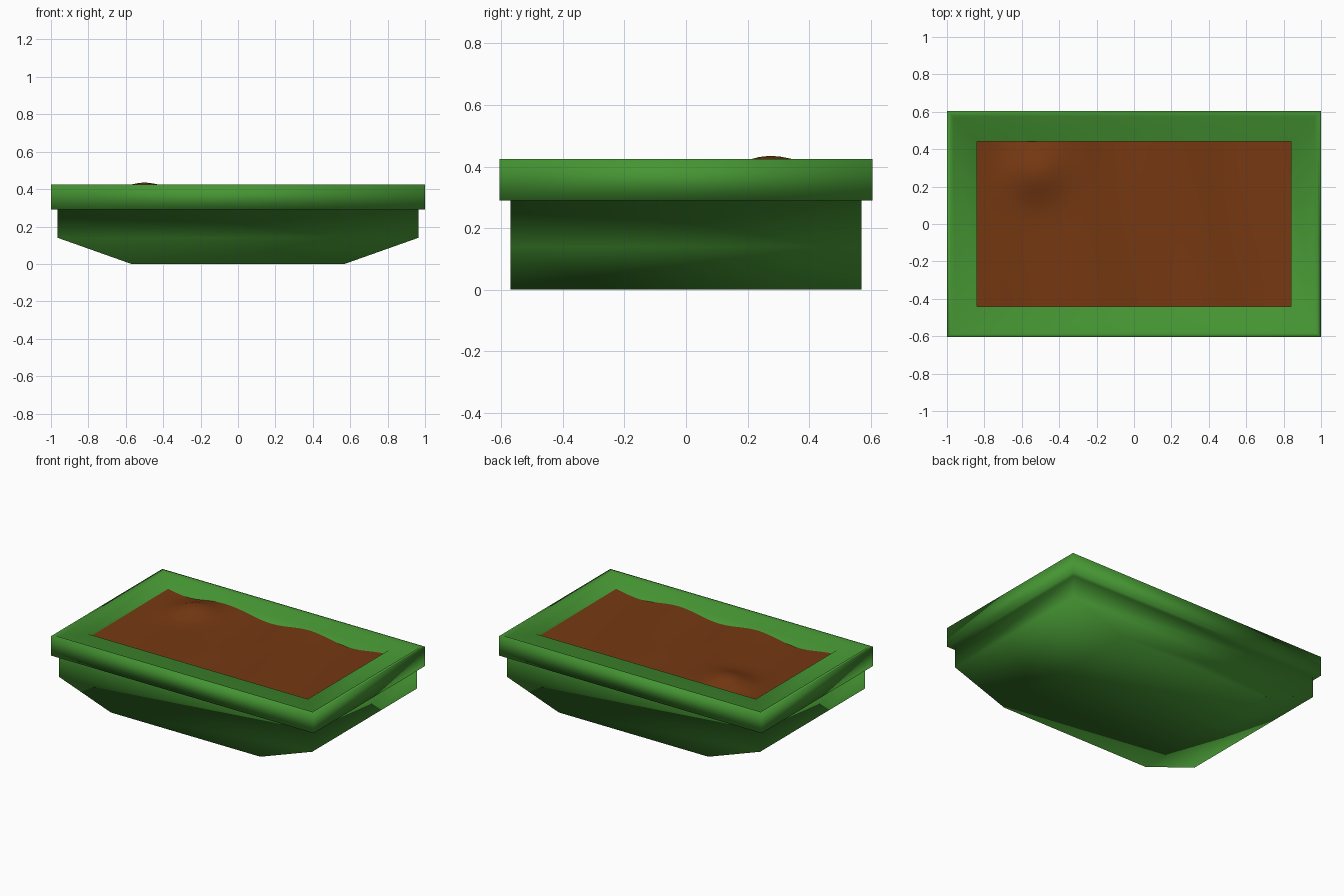
import bpy
import bmesh
import math

default = bpy.data.objects.get("Cube")
if default:
    bpy.data.objects.remove(default, do_unlink=True)


def material(name, rgb):
    mat = bpy.data.materials.new(name)
    mat.use_nodes = True
    mat.diffuse_color = (*rgb, 1)
    mat.node_tree.nodes["Principled BSDF"].inputs["Base Color"].default_value = (*rgb, 1)
    return mat


def finish(bm, name, mat):
    bmesh.ops.recalc_face_normals(bm, faces=bm.faces)
    for face in bm.faces:
        face.smooth = True
    mesh = bpy.data.meshes.new(name)
    bm.to_mesh(mesh)
    bm.free()
    mesh.materials.append(mat)
    obj = bpy.data.objects.new(name, mesh)
    bpy.context.collection.objects.link(obj)
    return obj


green = material("green glaze", (0.06, 0.30, 0.033))
brown = material("brown soil", (0.18, 0.04, 0.006))

# Planter tray: rectangular loops (half width, half depth, height), bottom to inside floor
loops = [
    (0.57, 0.57, 0), (0.965, 0.57, 0.14), (0.965, 0.57, 0.29),
    (1, 0.605, 0.29), (1, 0.605, 0.425), (0.98, 0.587, 0.425),
    (0.965, 0.572, 0.412), (0.84, 0.44, 0.42), (0.84, 0.44, 0.3),
]
bm = bmesh.new()
rings = [[bm.verts.new((sx * a, sy * b, z))
          for sx, sy in ((-1, -1), (1, -1), (1, 1), (-1, 1))]
         for a, b, z in loops]
for low, high in zip(rings, rings[1:]):
    for i in range(4):
        j = (i + 1) % 4
        bm.faces.new((low[i], low[j], high[j], high[i]))
bm.faces.new(rings[0])
bm.faces.new(rings[-1])
finish(bm, "planter_tray", green)


# Soil: gently rolling surface with one mound
def wave(t):
    return 0.017 * math.cos(2 * math.pi * (t + 0.36) / 0.6) - 0.01 * t


def soil_height(x, y):
    blend = (y / 0.44 + 1) / 2
    mound = 0.056 * math.exp(-((x + 0.53) ** 2 + (y - 0.27) ** 2) / 0.02)
    return 0.38 + blend * wave(x) + (1 - blend) * wave(-x) + mound


bm = bmesh.new()
bmesh.ops.create_grid(bm, x_segments=48, y_segments=26, size=1)
for v in bm.verts:
    v.co.x *= 0.84
    v.co.y *= 0.44
    v.co.z = soil_height(v.co.x, v.co.y)
soil = finish(bm, "soil", brown)
if soil.data.polygons[0].normal.z < 0:
    soil.data.flip_normals()
